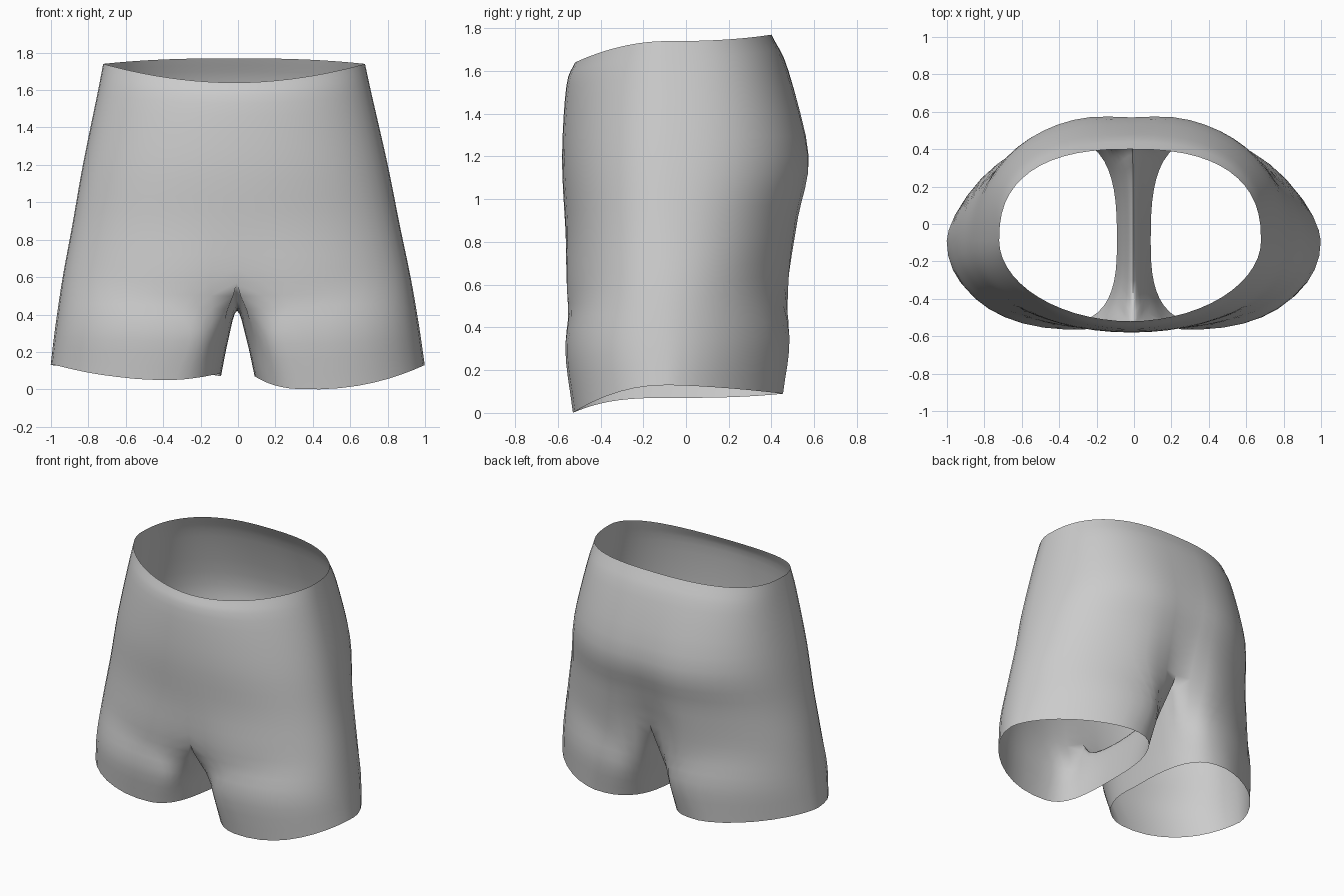
import bpy, bmesh, math
from mathutils import Vector

cube = bpy.data.objects.get("Cube")
if cube:
    bpy.data.objects.remove(cube)

OUT, INN, STEPS = 28, 12, 4      # columns outside, columns between legs, rows per level
CORNER = math.radians(45)        # where outer and inner leg surfaces meet


def spow(v, p):
    return math.copysign(abs(v) ** (2 / p), v)


def ring_point(lv, phi):
    """Point on a rounded section; phi runs front (0), outside (90), back (180)."""
    s, c = math.sin(phi), math.cos(phi)
    end, outside = (0 if c > 0 else 1), s >= 0
    p = lv["p"][end] if outside else lv["inner_p"]
    rx = lv["w"] - lv["cx"] if outside else lv["cx"] - lv["inner"]
    ry = abs(lv["y"][end] - lv["cy"])
    x = lv["cx"] + rx * spow(s, p)
    y = lv["cy"] - ry * spow(c, p)
    # hollow along the centre line
    y += (1, -1)[end] * lv["dent"][end] * math.exp(-(x / 0.17) ** 2)
    side = lv["z"][1] if outside else lv["z"][3]
    return Vector((x, y, side * s * s + lv["z"][2 * end] * c * c))


def level(z, w, y, p, cy=-0.09, cx=0.0, inner=0.0, inner_p=2.8, dent=(0, 0)):
    return dict(z=z, w=w, y=y, p=p, cy=cy, cx=cx, inner=inner,
                inner_p=inner_p, dent=dent)


def spline(pts, before=None):
    """Smooth column of points through the given levels."""
    first = 2 * pts[0] - pts[1] if before is None else before
    ext = [first] + pts + [2 * pts[-1] - pts[-2]]
    col = [pts[0].copy()]
    for a, b, c, d in zip(ext, ext[1:], ext[2:], ext[3:]):
        for k in range(1, STEPS + 1):
            t = k / STEPS
            col.append(0.5 * (2 * b + (c - a) * t + (2 * a - 5 * b + 4 * c - d) * t * t
                              + (3 * b - a - 3 * c + d) * t ** 3))
    return col


# Sections from waist to crotch: heights (front, side, back), half width, depth
torso = [
    level((1.64, 1.74, 1.77), 0.70, (-0.52, 0.40), (1.95, 2.5)),
    level((1.53, 1.57, 1.60), 0.735, (-0.56, 0.48), (2.0, 2.5)),
    level((1.20, 1.20, 1.20), 0.815, (-0.58, 0.59), (2.1, 2.3), dent=(0, 0.02)),
    level((0.87, 0.88, 0.92), 0.875, (-0.565, 0.55), (2.2, 2.1), dent=(0, 0.045)),
    level((0.57, 0.60, 0.67), 0.93, (-0.57, 0.52), (2.3, 2.0), dent=(0.025, 0.09)),
]
# Leg sections: heights also give the inner side
legs = [
    level((0.32, 0.34, 0.36, 0.26), 0.972, (-0.565, 0.485), (2.2, 1.75),
          cx=0.31, inner=0.05),
    level((0.0, 0.13, 0.09, 0.07), 1.0, (-0.53, 0.455), (2.1, 1.58),
          cx=0.4, inner=0.09),
]
CROTCH_ROW = (len(torso) - 1) * STEPS
# Seam running under the body from front to back (y, z)
seam = spline([Vector((0, y, z)) for y, z in (
    (-0.545, 0.57), (-0.45, 0.46), (-0.22, 0.42), (0.06, 0.44), (0.28, 0.52), (0.43, 0.67))])


def half_columns():
    outer, inner = [], []
    for j in range(OUT + 1):
        t = j / OUT
        leg_phi = -CORNER + t * (math.pi + 2 * CORNER)
        outer.append(spline([ring_point(l, t * math.pi) for l in torso]
                            + [ring_point(l, leg_phi) for l in legs]))
    for col in (outer[0], outer[-1]):    # keep the centre lines on the middle
        for p in col[:CROTCH_ROW + 1]:
            p.x = 0
    for j in range(1, INN):
        t = j / INN
        phi = -CORNER - t * (math.pi - 2 * CORNER)
        f = t * (len(seam) - 1)
        i = int(f)
        top = seam[i].lerp(seam[i + 1], f - i)
        mid, hem = [ring_point(l, phi) for l in legs]
        inner.append(spline([top, mid, hem], Vector((-mid.x, mid.y, mid.z))))
    return outer, inner


def skin(bm, columns):
    for a, b in zip(columns, columns[1:]):
        for i in range(len(a) - 1):
            bm.faces.new((a[i], a[i + 1], b[i + 1], b[i]))


bm = bmesh.new()
outer, inner = half_columns()
for side in (1, -1):
    def place(p):
        # waist leans slightly to the right; right front hem sits a little higher
        z = p.z
        if side < 0 and z < 0.33:
            z += 0.05 * (1 - z / 0.33) * max(0, min(1, (-0.1 - p.y) / 0.4))
        return bm.verts.new((side * p.x - 0.012 * p.z, p.y, z))
    out_v = [[place(p) for p in col] for col in outer]
    inn_v = [[place(p) for p in col] for col in inner]
    skin(bm, out_v)
    skin(bm, [out_v[0][CROTCH_ROW:]] + inn_v + [out_v[-1][CROTCH_ROW:]])

bmesh.ops.remove_doubles(bm, verts=bm.verts, dist=0.002)
bmesh.ops.recalc_face_normals(bm, faces=bm.faces)
mesh = bpy.data.meshes.new("shorts")
bm.to_mesh(mesh)
bm.free()
shorts = bpy.data.objects.new("shorts", mesh)
bpy.context.collection.objects.link(shorts)

# Plain grey cloth
cloth = bpy.data.materials.new("grey cloth")
cloth.use_nodes = True
colour = (0.6, 0.6, 0.6, 1)
cloth.diffuse_color = colour
cloth.node_tree.nodes["Principled BSDF"].inputs["Base Color"].default_value = colour
mesh.materials.append(cloth)

bpy.context.view_layer.objects.active = shorts
shorts.select_set(True)
bpy.ops.object.shade_smooth_by_angle(angle=math.radians(80))
